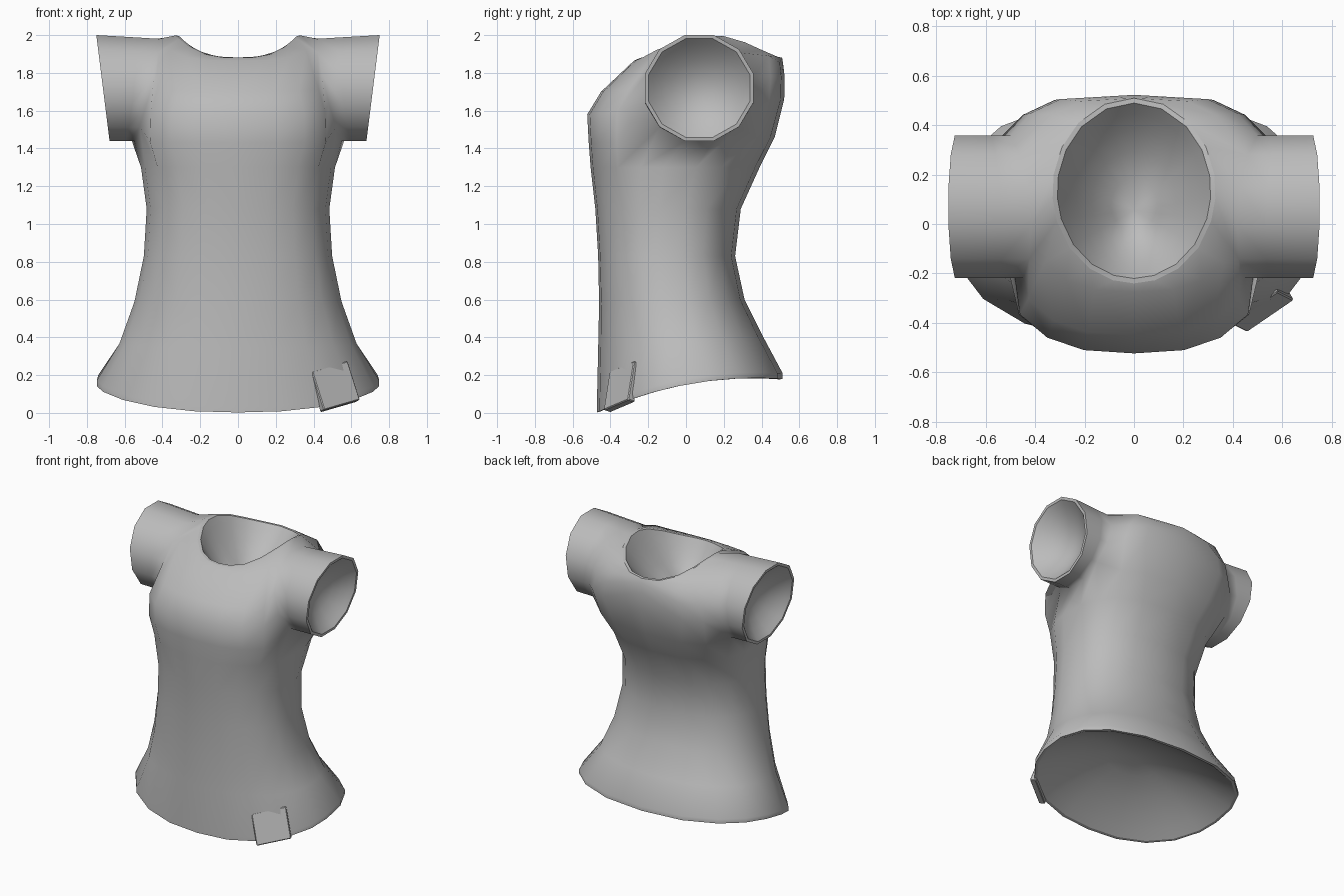
import bpy, bmesh, math
from mathutils import Vector

if "Cube" in bpy.data.objects:
    bpy.data.objects.remove(bpy.data.objects["Cube"])

fabric = bpy.data.materials.new("grey fabric")
fabric.diffuse_color = (0.5, 0.5, 0.5, 1)
fabric.use_nodes = True
fabric.node_tree.nodes["Principled BSDF"].inputs["Base Color"].default_value = fabric.diffuse_color


def make_object(name, bm):
    for f in bm.faces:
        f.smooth = True
    me = bpy.data.meshes.new(name)
    bm.to_mesh(me)
    bm.free()
    me.materials.append(fabric)
    ob = bpy.data.objects.new(name, me)
    bpy.context.collection.objects.link(ob)
    bpy.ops.object.select_all(action='DESELECT')
    ob.select_set(True)
    bpy.context.view_layer.objects.active = ob
    return ob


# Body rings, hem to neck: front z, back z, half width, front y, back y,
# front squareness, back squareness, side arch
ROWS = [
    (0.00, 0.19, 0.75, -0.472, 0.512, 2.3, 2.3, 0),
    (0.03, 0.22, 0.75, -0.472, 0.512, 2.3, 2.3, 0),
    (0.34, 0.40, 0.63, -0.465, 0.410, 2.2, 2.2, 0),
    (0.58, 0.60, 0.55, -0.460, 0.310, 2.3, 2.3, 0),
    (0.83, 0.83, 0.50, -0.465, 0.260, 2.4, 2.4, 0),
    (1.08, 1.08, 0.485, -0.480, 0.290, 2.4, 2.4, 0),
    (1.30, 1.30, 0.515, -0.505, 0.390, 2.5, 2.5, 0),
    (1.43, 1.46, 0.555, -0.515, 0.470, 2.7, 2.9, 0),
    (1.58, 1.66, 0.55, -0.523, 0.520, 2.7, 3.8, 0),
    (1.70, 1.78, 0.51, -0.450, 0.522, 2.7, 3.8, 0),
    (1.865, 1.85, 0.43, -0.275, 0.514, 2.7, 3.0, 0.12),
    (1.88, 1.88, 0.33, -0.240, 0.509, 2.0, 2.0, 0.12),
]
# Column angles from front centre round to back centre
COLS = [0, 15, 33, 52, 71, 85, 100, 118, 137, 159, 180]
LOW, TOP, FRONT, BACK = 7, 10, 4, 7      # armhole limits in rows and columns


def ring_point(r, c):
    zf, zb, hw, yf, yb, nf, nb, arch = ROWS[r]
    t = math.radians(COLS[c])
    s, k = math.sin(t), math.cos(t)
    n = nf if k > 0 else nb
    x = 0 if c in (0, len(COLS) - 1) else hw * abs(s) ** (2 / n)
    mid, half = (yf + yb) / 2, (yb - yf) / 2
    y = mid - half * math.copysign(abs(k) ** (2 / n), k)
    z = zf + (zb - zf) * (y - yf) / (yb - yf) + arch * abs(s) ** 3
    if r < 2:                            # curved hem band
        z = 0.15 + 0.19 * y - 0.26 * y * y + zf
    return Vector((x, y, z))


def armhole_point(a):
    y, z = 0.07 + 0.298 * math.cos(a), 1.71 + 0.28 * math.sin(a)
    return Vector((0.555 - 0.13 * (z - 1.44) / 0.54 + 0.09 * (y - 0.07), y, z))


def cuff_point(a):
    y, z = 0.07 + 0.298 * math.cos(a), 1.72 + 0.29 * math.sin(a)
    return Vector((0.68 + 0.07 * (z - 1.44) / 0.56, y, z))


bm = bmesh.new()


def strip(a, b, closed, flip=False):
    """Join two rows of points with quads."""
    for i in range(len(a) if closed else len(a) - 1):
        j = (i + 1) % len(a)
        quad = [a[i], a[j], b[j], b[i]]
        bm.faces.new(quad[::-1] if flip else quad)


def hollow(loop, centre, depth, shift, closed, flip=False):
    """Close an opening with a thin rim and a smooth bowl sunk into it."""
    def sharpen(row):
        for i in range(len(row) if closed else len(row) - 1):
            e = bm.edges.get((row[i], row[(i + 1) % len(row)]))
            e.smooth = False
    inner = []
    for v in loop:
        d = centre - v.co
        inner.append(bm.verts.new(v.co + d.normalized() * 0.02))
    strip(loop, inner, closed, flip)
    sharpen(loop)
    prev = inner
    for f in (0.9, 0.75, 0.55, 0.3):
        sink = depth * (1 - f * f) + shift * (1 - f)
        row = [bm.verts.new(centre.lerp(v.co, f) + sink) for v in inner]
        strip(prev, row, closed, flip)
        prev = row
    sharpen(inner)
    tip = bm.verts.new(centre + depth + shift)
    for i in range(len(prev) if closed else len(prev) - 1):
        tri = [prev[i], prev[(i + 1) % len(prev)], tip]
        bm.faces.new(tri[::-1] if flip else tri)


# Twelve-sided armhole loop, taking the place of grid points on the side
grid = {}
loop_cells = ([(LOW, c) for c in range(FRONT, BACK)]
              + [(r, BACK) for r in range(LOW, TOP)]
              + [(TOP, c) for c in range(BACK, FRONT, -1)]
              + [(r, FRONT) for r in range(TOP, LOW, -1)])
angles = [math.radians(225 + 30 * i) for i in range(12)]
for cell, a in zip(loop_cells, angles):
    grid[cell] = bm.verts.new(armhole_point(a))

# Half of the body
for r in range(len(ROWS)):
    for c in range(len(COLS)):
        inside = LOW < r < TOP and FRONT < c < BACK
        if (r, c) not in grid and not inside:
            grid[r, c] = bm.verts.new(ring_point(r, c))
for r in range(len(ROWS) - 1):
    for c in range(len(COLS) - 1):
        if LOW <= r < TOP and FRONT <= c < BACK:
            continue
        bm.faces.new([grid[r, c], grid[r, c + 1], grid[r + 1, c + 1], grid[r + 1, c]])

# Short sleeve from the armhole to the cuff
prev = [grid[cell] for cell in loop_cells]
for f in (0.35, 1.0):
    ring = [bm.verts.new(armhole_point(a).lerp(cuff_point(a), f)) for a in angles]
    strip(prev, ring, True)
    prev = ring

# Sunken cuff, neck and hem openings
columns = range(len(COLS))
hollow(prev, Vector((0.715, 0.07, 1.72)), Vector((-0.14, 0, 0)), Vector(), True)
hollow([grid[len(ROWS) - 1, c] for c in columns], Vector((0, 0.135, 1.91)),
       Vector((0, 0, -0.26)), Vector((0, -0.08, 0)), False)
hollow([grid[0, c] for c in columns], Vector((0, 0.02, 0.14)),
       Vector((0, 0, 0.2)), Vector(), False, True)

shirt = make_object("shirt", bm)
mirror = shirt.modifiers.new("mirror", 'MIRROR')
mirror.merge_threshold = 0.001

# Small tag folded over the hem, thicker at the fold
centre = Vector((0.519, -0.356, 0.145))
across, up = Vector((0.19, 0.13, 0.055)), Vector((-0.065, 0.032, 0.205))
normal = across.cross(up).normalized()
bm = bmesh.new()
bmesh.ops.create_cube(bm, size=1)
for v in bm.verts:
    thick = 0.018 if v.co.z > 0 else 0.045
    v.co = centre + across * v.co.x + up * v.co.z - normal * thick * (v.co.y + 0.5)
bmesh.ops.recalc_face_normals(bm, faces=bm.faces)
tag = make_object("hem_tag", bm)
bevel = tag.modifiers.new("soft edges", 'BEVEL')
bevel.width = 0.005
bevel.segments = 1
bpy.ops.object.modifier_apply(modifier=bevel.name)
bpy.ops.object.shade_smooth_by_angle(angle=math.radians(30))
